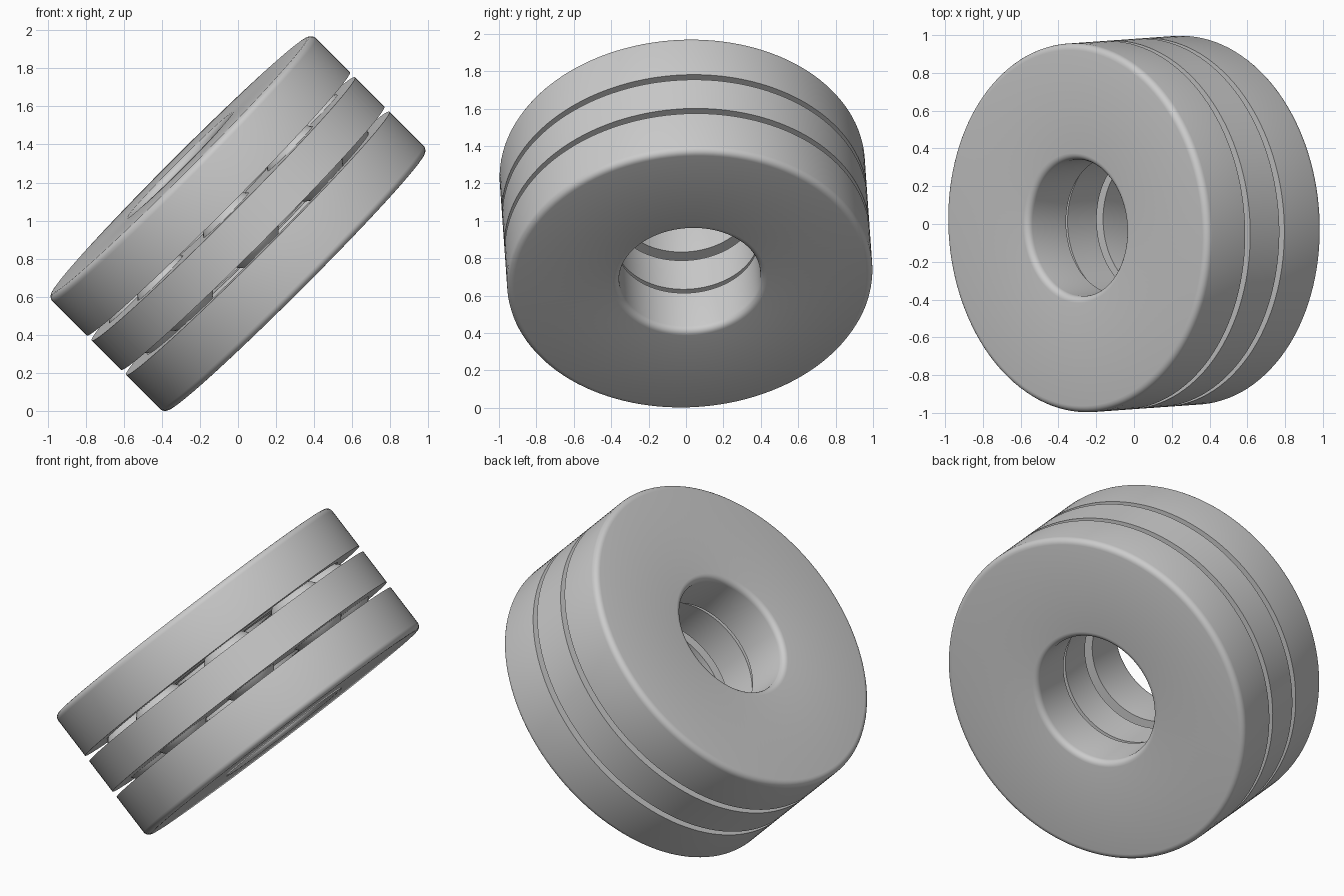
import bpy
import bmesh
from math import sin, cos, pi, asin
from mathutils import Matrix, Vector

cube = bpy.data.objects.get("Cube")
if cube:
    bpy.data.objects.remove(cube, do_unlink=True)

# Main dimensions, measured along and around the tilted axis
OUTER, HALF_HEIGHT, FILLET = 0.978, 0.433, 0.035
WASHER_Z, CAGE_Z = 0.147, 0.109
PITCH, BALL, GROOVE = 0.68, 0.2, 0.205
BALLS, STEPS = 8, 128

axis = Vector((-0.706, -0.05, 0.706)).normalized()
tilt = Vector((0, 0, 1)).rotation_difference(axis).to_matrix().to_4x4()
placement = Matrix.Translation((0, 0, 0.985)) @ tilt

steel = bpy.data.materials.new("grey_steel")
steel.use_nodes = True
steel.diffuse_color = (0.6, 0.6, 0.6, 1)
steel.node_tree.nodes["Principled BSDF"].inputs["Base Color"].default_value = (0.6, 0.6, 0.6, 1)


def finish(bm, name):
    """Tilt the mesh into place, colour it and shade it."""
    bmesh.ops.recalc_face_normals(bm, faces=bm.faces)
    bm.transform(placement)
    mesh = bpy.data.meshes.new(name)
    bm.to_mesh(mesh)
    bm.free()
    mesh.materials.append(steel)
    obj = bpy.data.objects.new(name, mesh)
    bpy.context.collection.objects.link(obj)
    bpy.ops.object.select_all(action='DESELECT')
    obj.select_set(True)
    bpy.context.view_layer.objects.active = obj
    bpy.ops.object.shade_smooth_by_angle(angle=pi / 6)


def arc(r, z, radius, start, end, count):
    angles = [start + (end - start) * i / count for i in range(count + 1)]
    return [(r + radius * cos(a), z + radius * sin(a)) for a in angles]


def lathe(name, profile, side=1):
    """Spin a closed (radius, height) profile around the axis."""
    bm = bmesh.new()
    verts = [bm.verts.new((r, 0, z * side)) for r, z in profile]
    edges = [bm.edges.new((v, verts[i - 1])) for i, v in enumerate(verts)]
    bmesh.ops.spin(bm, geom=verts + edges, cent=(0, 0, 0), axis=(0, 0, 1),
                   angle=2 * pi, steps=STEPS)
    bmesh.ops.remove_doubles(bm, verts=bm.verts, dist=0.0005)
    finish(bm, name)


def washer(name, bore, side):
    """Ring with rounded outer-face edges and a ball groove inside."""
    top = HALF_HEIGHT - FILLET
    lip = asin(WASHER_Z / GROOVE)
    profile = [(bore, WASHER_Z)]
    profile += arc(PITCH, 0, GROOVE, pi - lip, lip, 10)
    profile += [(OUTER, WASHER_Z)]
    profile += arc(OUTER - FILLET, top, FILLET, 0, pi / 2, 5)
    profile += arc(bore + FILLET, top, FILLET, pi / 2, pi, 5)
    lathe(name, profile, side)


# Two washers with the cage between them
washer("upper_washer", 0.362, 1)
washer("lower_washer", 0.378, -1)
lathe("cage", [(0.388, -CAGE_Z), (OUTER, -CAGE_Z), (OUTER, CAGE_Z), (0.388, CAGE_Z)])

# Balls held in the cage
bm = bmesh.new()
for i in range(BALLS):
    a = 2 * pi * i / BALLS
    spot = Matrix.Translation((PITCH * cos(a), PITCH * sin(a), 0))
    bmesh.ops.create_uvsphere(bm, u_segments=32, v_segments=16, radius=BALL, matrix=spot)
finish(bm, "balls")
